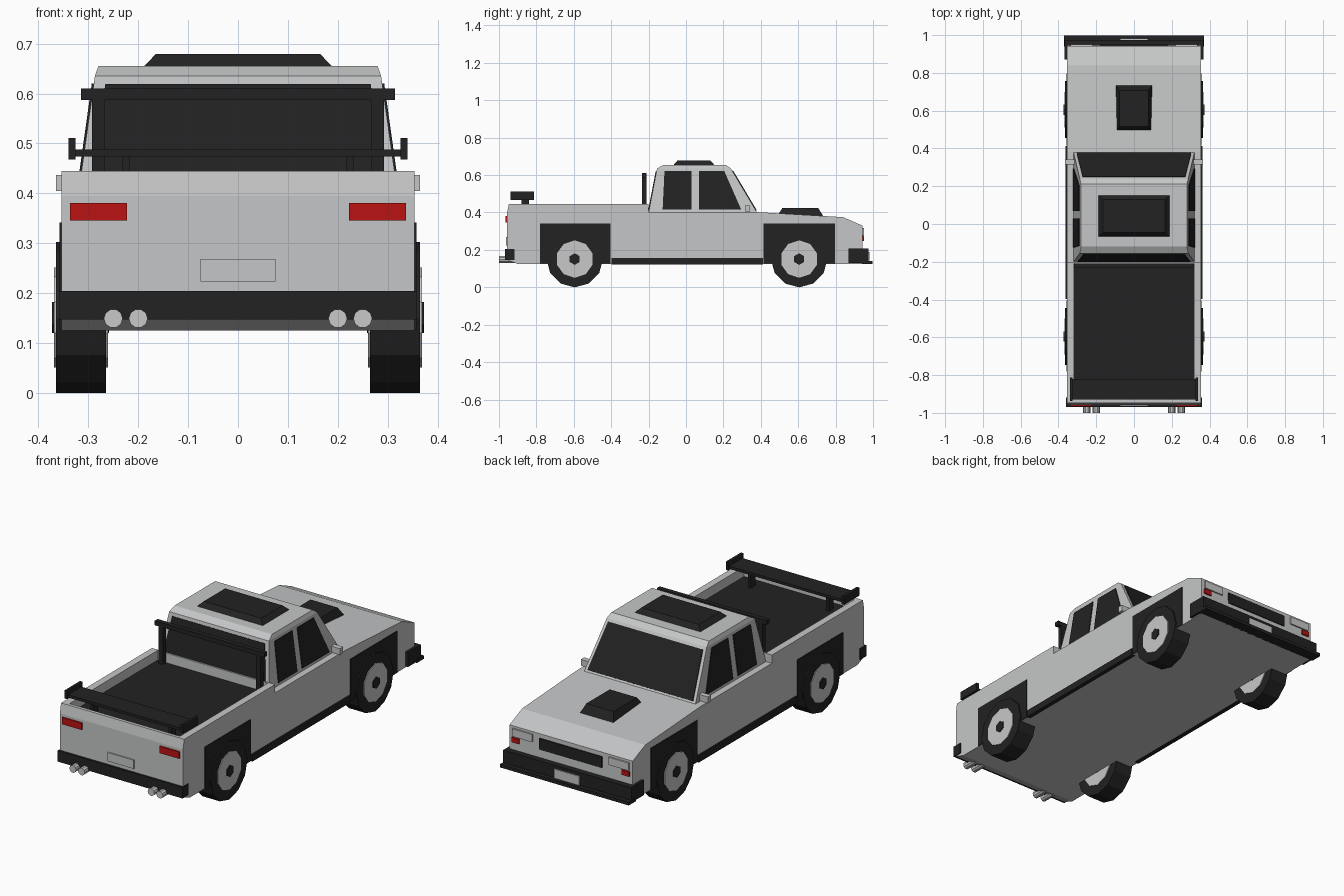
import bpy, bmesh, math
from mathutils import Vector

if "Cube" in bpy.data.objects:
    bpy.data.objects.remove(bpy.data.objects["Cube"])


def material(name, rgb):
    m = bpy.data.materials.new(name)
    m.diffuse_color = (*rgb, 1)
    m.use_nodes = True
    m.node_tree.nodes["Principled BSDF"].inputs["Base Color"].default_value = m.diffuse_color
    return m


PAINT = material("light grey paint", (0.56, 0.565, 0.57))
DARK = material("black trim", (0.016, 0.016, 0.016))
RED = material("red lamp", (0.5, 0.006, 0.006))
METAL = material("pale metal", (0.58, 0.58, 0.58))


def finish(name, bm, mats, mirror=False):
    bmesh.ops.recalc_face_normals(bm, faces=bm.faces[:])
    me = bpy.data.meshes.new(name)
    bm.to_mesh(me)
    bm.free()
    for m in mats:
        me.materials.append(m)
    ob = bpy.data.objects.new(name, me)
    bpy.context.collection.objects.link(ob)
    if mirror:
        ob.modifiers.new("mirror", 'MIRROR').use_mirror_merge = False
    return ob


def prism_mesh(pts, vec):
    """Extrude a flat polygon along a vector."""
    bm = bmesh.new()
    a = [bm.verts.new(p) for p in pts]
    b = [bm.verts.new(Vector(p) + Vector(vec)) for p in pts]
    bm.faces.new(a)
    bm.faces.new(b[::-1])
    n = len(a)
    for i in range(n):
        bm.faces.new((a[i], a[(i + 1) % n], b[(i + 1) % n], b[i]))
    return bm


def prism(name, pts, vec, mat, mirror=False):
    return finish(name, prism_mesh(pts, vec), [mat], mirror)


def box(name, x, y, z, mat, mirror=False, taper=(0, 0)):
    """Box from ranges; taper shrinks the top."""
    bm = bmesh.new()
    tx, ty = taper
    lo = [bm.verts.new((i, j, z[0])) for i, j in
          ((x[0], y[0]), (x[1], y[0]), (x[1], y[1]), (x[0], y[1]))]
    hi = [bm.verts.new((i, j, z[1])) for i, j in
          ((x[0] + tx, y[0] + ty), (x[1] - tx, y[0] + ty),
           (x[1] - tx, y[1] - ty), (x[0] + tx, y[1] - ty))]
    bm.faces.new(lo)
    bm.faces.new(hi)
    for i in range(4):
        k = (i + 1) % 4
        bm.faces.new((lo[i], lo[k], hi[k], hi[i]))
    return finish(name, bm, [mat], mirror)


# Body: side profile extruded across, with the cargo bed sunk into it
W = 0.354
profile = [(-0.957, 0.147), (-0.90, 0.125), (0.945, 0.125), (0.943, 0.33),
           (0.84, 0.375), (0.38, 0.402), (-0.2, 0.402), (-0.2, 0.445),
           (-0.947, 0.445), (-0.957, 0.395)]
bm = prism_mesh([(-W, y, z) for y, z in profile], (2 * W, 0, 0))
bmesh.ops.recalc_face_normals(bm, faces=bm.faces[:])
bed = max(bm.faces, key=lambda f: f.calc_center_median().z)
bmesh.ops.inset_individual(bm, faces=[bed], thickness=0.01)
for v in bed.verts:
    v.co.x = math.copysign(0.317, v.co.x)
    v.co.y = -0.93 if v.co.y < -0.5 else -0.208
floor = bmesh.ops.extrude_discrete_faces(bm, faces=[bed])["faces"][0]
for v in floor.verts:
    v.co.z = 0.395
floor.material_index = 1
finish("body", bm, [PAINT, DARK])

# Cab: three stacked rectangular rings
bm = bmesh.new()
rings = []
for hx, y0, y1, z in ((0.32, -0.2, 0.38, 0.40), (0.287, -0.155, 0.24, 0.635),
                      (0.28, -0.12, 0.212, 0.655)):
    rings.append([bm.verts.new(p) for p in
                  ((-hx, y0, z), (hx, y0, z), (hx, y1, z), (-hx, y1, z))])
bm.faces.new(rings[0])
bm.faces.new(rings[2])
for a, b in zip(rings, rings[1:]):
    for i in range(4):
        k = (i + 1) % 4
        bm.faces.new((a[i], a[k], b[k], b[i]))
finish("cab", bm, [PAINT])


# Windows: thin plates lying on the sloped cab walls
def up(z):
    return (z - 0.40) / 0.235


def side(y, z):
    return (0.32 - 0.033 * up(z), y, z)


for name, lo, hi in (("rear_side_window", (-0.125, 0.03), (-0.115, 0.03)),
                     ("front_side_window", (0.07, 0.295), (0.07, 0.205))):
    prism(name, [side(lo[0], 0.415), side(lo[1], 0.415),
                 side(hi[1], 0.62), side(hi[0], 0.62)],
          (0.004, 0, 0.0006), DARK, True)
prism("windshield", [(x, 0.38 - 0.14 * up(z), z) for x, z in
                     ((-0.303, 0.41), (0.303, 0.41), (0.272, 0.622), (-0.272, 0.622))],
      (0, 0.004, 0.0025), DARK)
prism("back_window", [(x, -0.2 + 0.045 * up(z), z) for x, z in
                      ((-0.298, 0.41), (0.298, 0.41), (0.266, 0.618), (-0.266, 0.618))],
      (0, -0.004, 0.001), DARK)

# Roof hatch and hood scoop
box("roof_hatch", (-0.193, 0.193), (-0.07, 0.155), (0.65, 0.679), DARK, taper=(0.028, 0.025))
box("hood_scoop", (-0.098, 0.098), (0.485, 0.737), (0.375, 0.424), DARK, taper=(0.02, 0.03))

# Roll bar behind the cab
box("roll_bar_post", (0.267, 0.293), (-0.234, -0.21), (0.39, 0.59), DARK, True)
box("roll_bar_top", (-0.315, 0.315), (-0.234, -0.21), (0.587, 0.61), DARK)

# Rear wing
box("wing_blade", (-0.33, 0.33), (-0.93, -0.82), (0.474, 0.488), DARK)
box("wing_end_plate", (0.326, 0.34), (-0.937, -0.812), (0.468, 0.511), DARK, True)
box("wing_strut", (0.217, 0.233), (-0.88, -0.84), (0.39, 0.478), DARK, True)

# Mirrors
box("side_mirror", (0.305, 0.365), (0.315, 0.342), (0.405, 0.437), PAINT, True)

# Wheel arch panels and wheels
for tag, yw, y0, y1 in (("bed", -0.595, -0.78, -0.405), ("hood", 0.605, 0.415, 0.797)):
    box(tag + "_wheel_arch", (0.35, 0.358), (y0, y1), (0.126, 0.342), DARK, True)
    for part, x0, x1, r, n, mat in (("tire", 0.265, 0.365, 0.151, 12, DARK),
                                    ("rim", 0.261, 0.369, 0.1, 10, METAL),
                                    ("hub", 0.259, 0.373, 0.031, 6, DARK)):
        ring = [(x0, yw + r * math.sin(2 * math.pi * i / n),
                 0.151 - r * math.cos(2 * math.pi * i / n)) for i in range(n)]
        prism(tag + "_wheel_" + part, ring, (x1 - x0, 0, 0), mat, True)

# Sills and bumpers
box("side_sill", (0.34, 0.362), (-0.398, 0.412), (0.122, 0.158), DARK, True)
box("tail_bumper", (-0.359, 0.359), (-0.968, -0.918), (0.147, 0.204), DARK)
box("nose_bumper", (-0.368, 0.368), (0.87, 0.975), (0.13, 0.207), DARK)
box("nose_lip", (-0.37, 0.37), (0.94, 0.998), (0.125, 0.142), DARK)

# Tail details
box("tail_lamp", (0.223, 0.337), (-0.965, -0.95), (0.346, 0.381), RED, True)
box("tail_plate", (-0.075, 0.075), (-0.963, -0.95), (0.223, 0.268), PAINT)
for x in (0.2, 0.25):
    ring = [(x + 0.019 * math.cos(math.pi * i / 5), -1.0,
             0.149 + 0.019 * math.sin(math.pi * i / 5)) for i in range(10)]
    prism("exhaust_pipe", ring, (0, 0.09, 0), METAL, True)

# Nose details
box("grille", (-0.18, 0.18), (0.935, 0.949), (0.25, 0.308), DARK)
box("headlamp", (0.22, 0.335), (0.935, 0.951), (0.278, 0.318), METAL, True)
box("nose_marker", (0.295, 0.338), (0.935, 0.951), (0.247, 0.272), RED, True)
box("nose_plate", (-0.073, 0.073), (0.97, 0.981), (0.143, 0.19), METAL)
